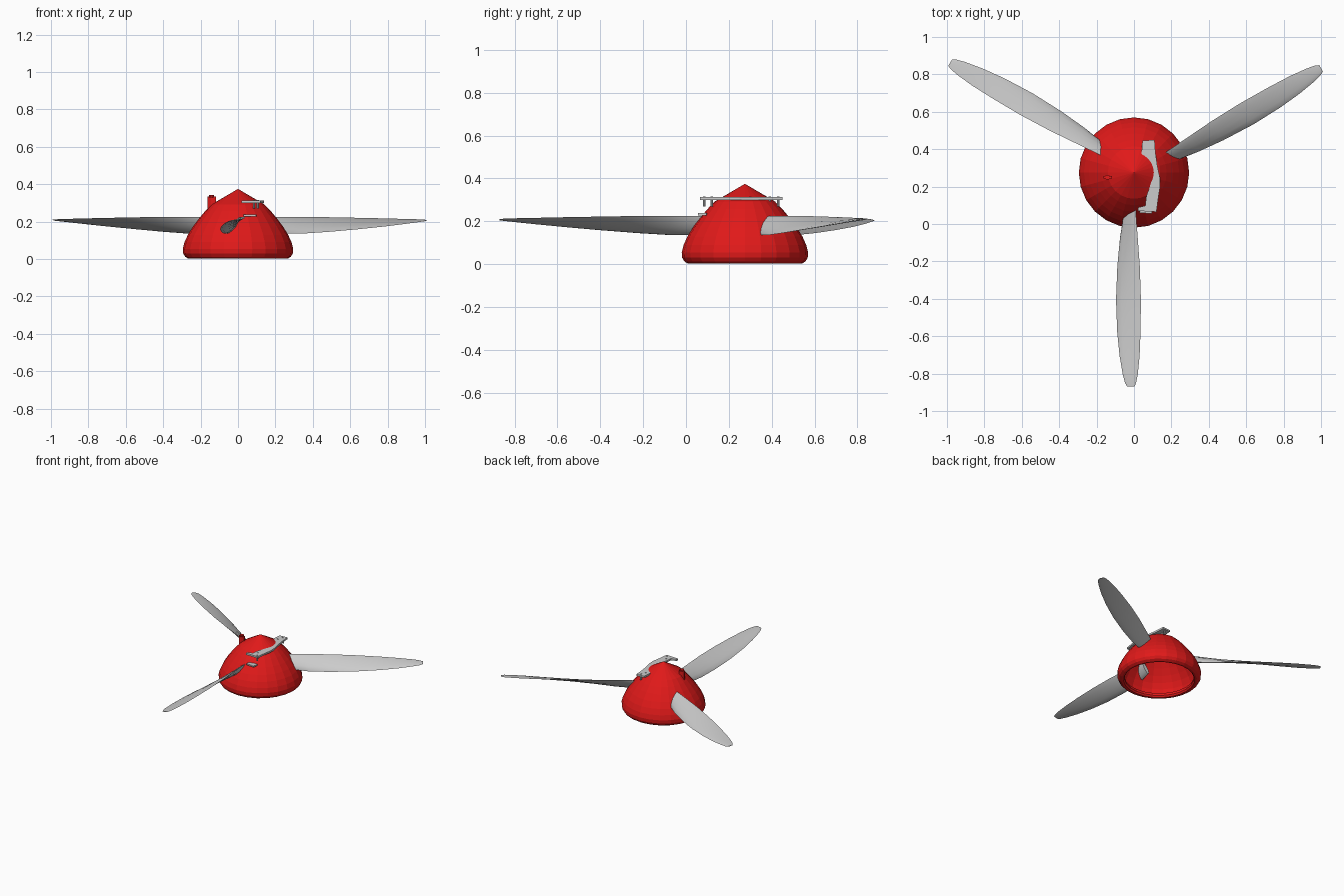
import bpy, bmesh, math
from mathutils import Matrix, Vector

if "Cube" in bpy.data.objects:
    bpy.data.objects.remove(bpy.data.objects["Cube"])

HUB = Vector((0, 0.275, 0))

red = bpy.data.materials.new("red_paint")
red.diffuse_color = (0.75, 0.01, 0.01, 1)
red.use_nodes = True
red.node_tree.nodes["Principled BSDF"].inputs["Base Color"].default_value = red.diffuse_color


def finish(name, bm, mat=None, smooth=False):
    bmesh.ops.recalc_face_normals(bm, faces=bm.faces)
    me = bpy.data.meshes.new(name)
    bm.to_mesh(me)
    bm.free()
    ob = bpy.data.objects.new(name, me)
    bpy.context.collection.objects.link(ob)
    if mat:
        me.materials.append(mat)
    if smooth:
        bpy.ops.object.select_all(action='DESELECT')
        ob.select_set(True)
        bpy.context.view_layer.objects.active = ob
        bpy.ops.object.shade_smooth_by_angle(angle=math.radians(40))
    return ob


def loft(bm, rings, caps=True):
    rows = [[bm.verts.new(p) for p in ring] for ring in rings]
    n = len(rows[0])
    for a, b in zip(rows, rows[1:]):
        for i in range(n):
            j = (i + 1) % n
            bm.faces.new((a[i], a[j], b[j], b[i]))
    if caps:
        bm.faces.new(rows[0])
        bm.faces.new(rows[-1])
    return rows


def plate(name, outline, z0, z1, mat=None):
    bm = bmesh.new()
    loft(bm, [[(x, y, z) for x, y in outline] for z in (z0, z1)])
    return finish(name, bm, mat)


def pin(name, x, y, z0, z1, r, mat=None):
    ring = [(x + r * math.cos(math.tau * i / 10), y + r * math.sin(math.tau * i / 10))
            for i in range(10)]
    return plate(name, ring, z0, z1, mat)


# Spinner: faceted shell with a rolled lip, open underneath
profile = [(0.245, 0.035), (0.242, 0.015), (0.25, 0.003), (0.265, 0.002), (0.282, 0.012),
           (0.293, 0.03), (0.295, 0.055), (0.286, 0.09), (0.268, 0.13), (0.242, 0.172),
           (0.21, 0.215), (0.175, 0.257), (0.14, 0.293), (0.07, 0.334)]
N = 24
bm = bmesh.new()
rows = loft(bm, [[HUB + Vector((r * math.cos(math.tau * i / N), r * math.sin(math.tau * i / N), z))
                  for i in range(N)] for r, z in profile], caps=False)
tip = bm.verts.new(HUB + Vector((0, 0, 0.375)))
for i in range(N):
    bm.faces.new((rows[-1][i], rows[-1][(i + 1) % N], tip))
finish("spinner", bm, red)

# Blades: twisted lens sections (radius, low edge x/z, high edge x/z, thickness)
stations = [(0.17, -0.045, 0.143, 0.008, 0.222, 0.030),
            (0.24, -0.058, 0.137, 0.012, 0.226, 0.028),
            (0.35, -0.075, 0.136, 0.020, 0.226, 0.025),
            (0.50, -0.089, 0.145, 0.031, 0.225, 0.021),
            (0.68, -0.096, 0.159, 0.037, 0.222, 0.017),
            (0.85, -0.090, 0.174, 0.035, 0.219, 0.013),
            (0.98, -0.077, 0.187, 0.030, 0.216, 0.010),
            (1.08, -0.060, 0.198, 0.020, 0.214, 0.008),
            (1.125, -0.048, 0.203, 0.011, 0.212, 0.006),
            (1.145, -0.036, 0.205, 0.002, 0.211, 0.004)]
upper = [(0, 0), (0.08, 0.28), (0.25, 0.45), (0.5, 0.5), (0.75, 0.33), (0.92, 0.15), (1, 0)]
section = upper + [(t, -h) for t, h in reversed(upper[1:-1])]
for k, name in enumerate(("blade_front", "blade_right", "blade_left")):
    rings = []
    turn = Matrix.Rotation(math.tau * k / 3, 3, 'Z')
    for r, xl, zl, xr, zr, th in stations:
        a, b = Vector((xl, -r, zl)), Vector((xr, -r, zr))
        d = (b - a).normalized()
        up = Vector((-d.z, 0, d.x))
        rings.append([HUB + turn @ (a.lerp(b, t) + up * h * th) for t, h in section])
    bm = bmesh.new()
    loft(bm, rings)
    finish(name, bm, smooth=True)

# Curved strap beside the cone
strap = [(0.045, 0.445), (0.11, 0.45), (0.115, 0.38), (0.125, 0.31), (0.138, 0.25),
         (0.14, 0.20), (0.13, 0.14), (0.12, 0.065), (0.02, 0.07), (0.022, 0.088),
         (0.06, 0.098), (0.066, 0.15), (0.085, 0.20), (0.098, 0.25), (0.098, 0.29),
         (0.085, 0.33), (0.06, 0.355), (0.04, 0.375)]
plate("strap", strap, 0.300, 0.313)

# Strap pins
for i, (x, y) in enumerate(((0.085, 0.43), (0.07, 0.39), (0.105, 0.085), (0.085, 0.12))):
    pin(f"strap_pin_{i + 1}", x, y, 0.27, 0.316, 0.006)

# Small tab under the strap
plate("lower_tab", [(0.03, 0.06), (0.095, 0.055), (0.10, 0.095), (0.035, 0.10)], 0.228, 0.238)

# Red peg on the left of the spinner
peg = [(-0.162, 0.242), (-0.145, 0.246), (-0.118, 0.243), (-0.118, 0.256),
       (-0.145, 0.253), (-0.162, 0.257)]
plate("peg", peg, 0.265, 0.335, red)
pin("peg_cap", -0.142, 0.25, 0.33, 0.343, 0.014, red)
